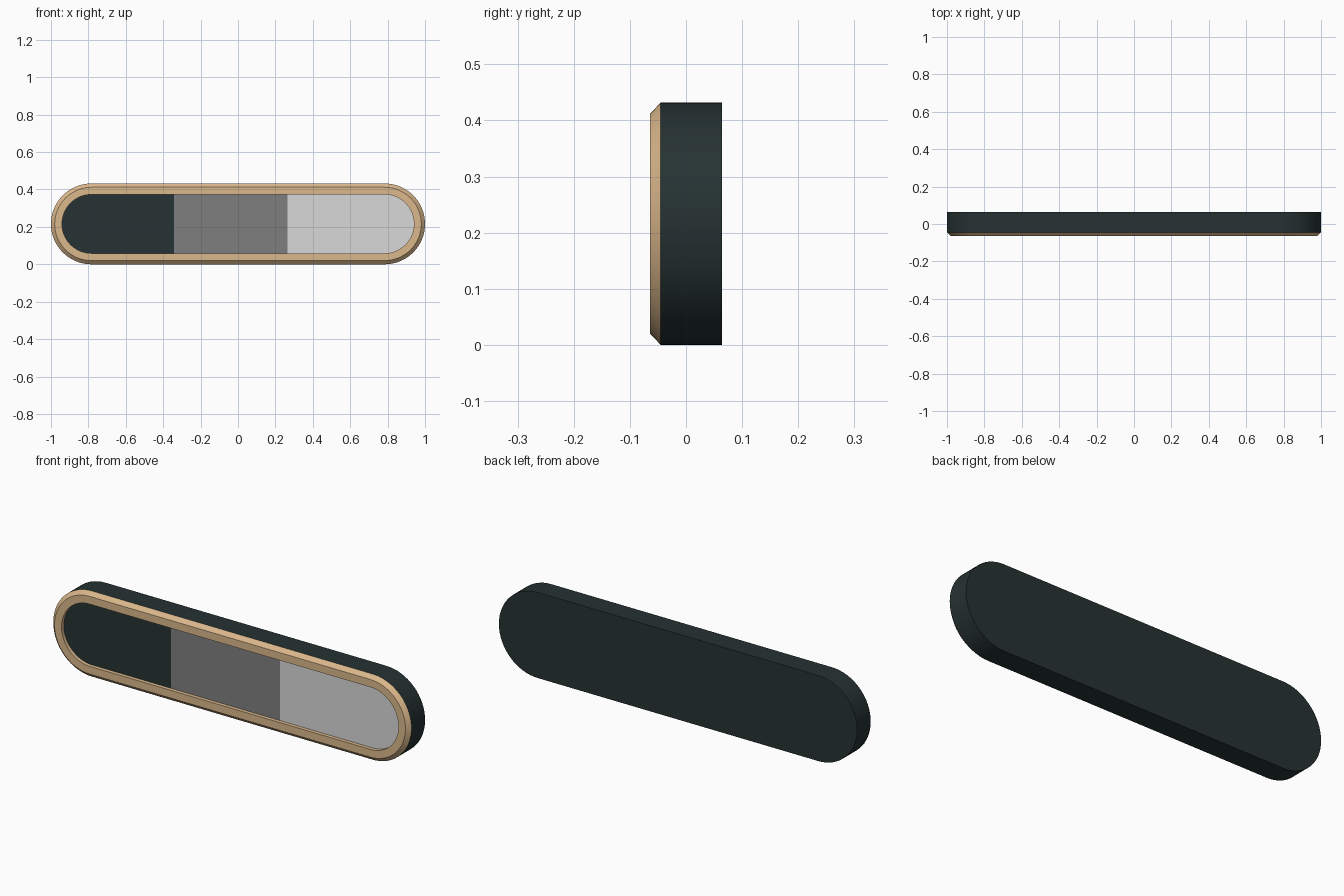
import bpy, bmesh, math

if "Cube" in bpy.data.objects:
    bpy.data.objects.remove(bpy.data.objects["Cube"])

R, HALF = 0.216, 1.0          # end radius and half length
BACK, SEAM, FRONT = 0.064, -0.045, -0.064


def srgb(r, g, b):
    f = lambda c: c / 12.92 if c <= 0.04045 else ((c + 0.055) / 1.055) ** 2.4
    return (f(r / 255), f(g / 255), f(b / 255), 1.0)


def material(name, *rgb):
    m = bpy.data.materials.new(name)
    m.diffuse_color = srgb(*rgb)
    m.use_nodes = True
    m.node_tree.nodes["Principled BSDF"].inputs["Base Color"].default_value = m.diffuse_color
    return m


dark = material("dark slate", 38, 50, 50)
tan = material("tan", 219, 184, 140)
grey = material("mid grey", 127, 127, 127)
light = material("light grey", 216, 216, 216)


def ring(bm, inset, y, n=32):
    """Stadium outline, shrunk by inset, at depth y."""
    r, verts = R - inset, []
    for side, start in ((1, -90), (-1, 90)):
        for i in range(n + 1):
            a = math.radians(start + 180 * i / n)
            verts.append(bm.verts.new((side * (HALF - R) + r * math.cos(a), y,
                                       R + r * math.sin(a))))
    return verts


def bridge(bm, a, b):
    """Walls from a back ring to the next ring along the profile."""
    for i in range(len(a)):
        j = (i + 1) % len(a)
        bm.faces.new((a[i], a[j], b[j], b[i]))


def finish(bm, name, mats):
    me = bpy.data.meshes.new(name)
    bm.normal_update()
    bm.to_mesh(me)
    bm.free()
    ob = bpy.data.objects.new(name, me)
    bpy.context.collection.objects.link(ob)
    for m in mats:
        me.materials.append(m)
    bpy.ops.object.select_all(action='DESELECT')
    ob.select_set(True)
    bpy.context.view_layer.objects.active = ob
    bpy.ops.object.shade_smooth_by_angle(angle=math.radians(25))
    return ob


# Dark housing: back plate and side wall
bm = bmesh.new()
back, seam = ring(bm, 0, BACK), ring(bm, 0, SEAM)
bm.faces.new(back[::-1])
bridge(bm, back, seam)
for f in bm.faces:
    f.normal_update()
if bm.faces[:][0].normal.y < 0:
    bmesh.ops.reverse_faces(bm, faces=bm.faces[:])
finish(bm, "housing", [dark])

# Tan frame: chamfer, front rim and inner wall of the recess
bm = bmesh.new()
rings = [ring(bm, i, y) for i, y in
         ((0, SEAM), (0.02, FRONT), (0.059, FRONT), (0.059, SEAM))]
for a, b in zip(rings, rings[1:]):
    bridge(bm, a, b)
bm.normal_update()
rim = min(bm.faces, key=lambda f: f.calc_center_median().y + abs(abs(f.normal.y) - 1))
if rim.normal.y > 0:
    bmesh.ops.reverse_faces(bm, faces=bm.faces[:])
finish(bm, "front_frame", [tan])

# Recessed panel, cut into three colour bands
bm = bmesh.new()
bm.faces.new(ring(bm, 0.059, SEAM))
for x in (-0.342, 0.265):
    bmesh.ops.bisect_plane(bm, geom=bm.verts[:] + bm.edges[:] + bm.faces[:],
                           plane_co=(x, 0, 0), plane_no=(1, 0, 0))
bm.normal_update()
for f in bm.faces:
    if f.normal.y > 0:
        f.normal_flip()
    cx = f.calc_center_bounds().x
    f.material_index = 0 if cx < -0.342 else 1 if cx < 0.265 else 2
finish(bm, "banded_panel", [dark, grey, light])
